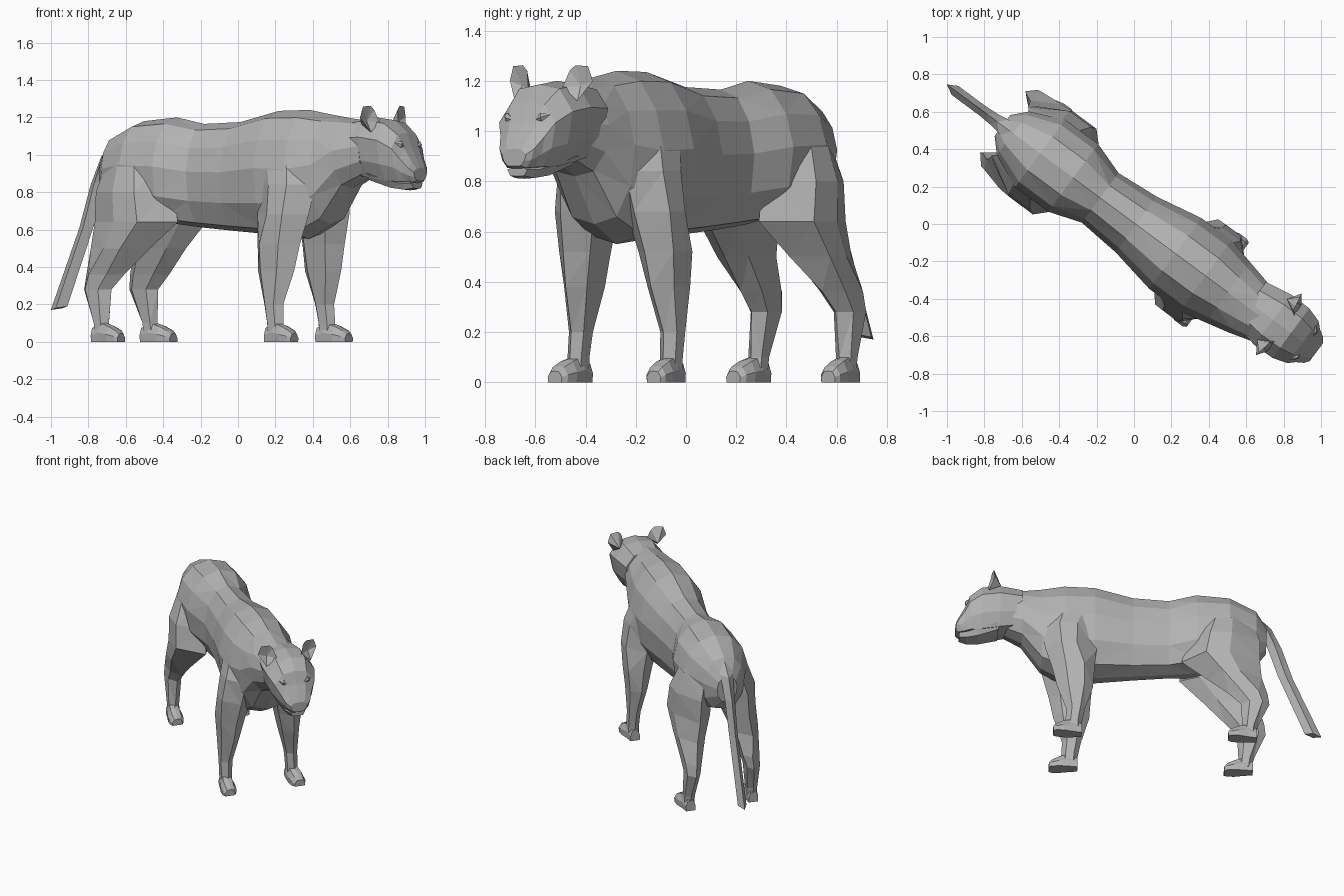
import bpy, bmesh, math
from mathutils import Vector, Matrix

if "Cube" in bpy.data.objects:
    bpy.data.objects.remove(bpy.data.objects["Cube"])

# The animal is modelled facing +x, then turned to its diagonal heading
TURN = Matrix.Translation((-.004, .009, 0)) @ Matrix.Rotation(math.radians(-36.5), 4, 'Z')
fur = bpy.data.materials.new("grey_fur")
fur.diffuse_color = (0.45, 0.45, 0.45, 1)
fur.use_nodes = True
fur.node_tree.nodes["Principled BSDF"].inputs["Base Color"].default_value = fur.diffuse_color


def finish(name, bm):
    bmesh.ops.recalc_face_normals(bm, faces=bm.faces)
    bmesh.ops.triangulate(bm, faces=bm.faces, quad_method='SHORT_EDGE')
    bm.transform(TURN)
    me = bpy.data.meshes.new(name)
    bm.to_mesh(me)
    bm.free()
    me.materials.append(fur)
    ob = bpy.data.objects.new(name, me)
    bpy.context.collection.objects.link(ob)
    return ob


def loft(name, rings):
    """Skin a list of equal-length point rings and cap both ends."""
    bm = bmesh.new()
    rows = [[bm.verts.new(p) for p in r] for r in rings]
    n = len(rows[0])
    for a, b in zip(rows, rows[1:]):
        for i in range(n):
            j = (i + 1) % n
            bm.faces.new((a[i], a[j], b[j], b[i]))
    bm.faces.new(rows[0])
    bm.faces.new(rows[-1])
    return finish(name, bm)


def trunk_ring(x, top, bot, w, half, cy=0.0):
    """Vertical cross-section; half holds (width, height) fractions, bottom to top."""
    h = top - bot
    right = [(cy - w * a, bot + h * b) for a, b in half]
    left = [(cy + w * a, bot + h * b) for a, b in reversed(half)]
    return [(x, y, z) for y, z in [(cy, bot)] + right + [(cy, top)] + left]


def limb_ring(z, back, front, inner, outer, s, rear=False):
    """Horizontal six-sided cross-section of a leg."""
    d, m = front - back, (inner + outer) / 2
    k = .4 if d > .3 else .25
    # The stifle tucks in against the belly
    fm = inner + .3 * (outer - inner) if rear and .45 < z < .85 else m
    # The right hind shank stands slightly further under the body
    dy = .022 if rear and s < 0 and z < .45 else 0
    pts = [(back, m - dy * (.5 if z > .2 else 0)), (back + k * d, outer),
           (front - .3 * d, outer), (front, fm),
           (front - .25 * d, inner), (back + .25 * d, inner)]
    return [(x, s * y + dy, z) for x, y in pts]


def weld(base, parts):
    """Merge parts into the base as one skin, dropping the hidden inner faces."""
    faces = len(base.data.polygons)
    for p in parts:
        mod = base.modifiers.new("weld", 'BOOLEAN')
        mod.operation, mod.solver, mod.object = 'UNION', 'EXACT', p
    bpy.context.view_layer.update()
    dg = bpy.context.evaluated_depsgraph_get()
    me = bpy.data.meshes.new_from_object(base.evaluated_get(dg))
    base.modifiers.clear()
    if len(me.polygons) > faces and min(v.co.z for v in me.vertices) < .02:
        base.data = me
        for p in parts:
            bpy.data.objects.remove(p)


# Torso and neck
BODY = [(.55, .05), (.9, .26), (1, .54), (.84, .77), (.5, .94)]
torso = loft("body", [trunk_ring(*r, BODY) for r in (
    (-.87, .99, .80, .07), (-.80, 1.10, .72, .145), (-.62, 1.18, .67, .225),
    (-.40, 1.20, .63, .225), (-.22, 1.165, .61, .165), (.02, 1.175, .59, .185),
    (.28, 1.235, .57, .235), (.48, 1.24, .55, .235), (.63, 1.215, .63, .20),
    (.76, 1.195, .82, .17), (.90, 1.18, .89, .13))])

# Head: skull, brow and muzzle in one tapered form
HEAD = [(.55, .03), (.85, .3), (1, .68), (.6, .95)]
HC = .025
head = loft("head", [trunk_ring(*r, HEAD, HC) for r in (
    (.76, 1.18, .90, .14), (.91, 1.20, .87, .167), (1.03, 1.185, .85, .165),
    (1.11, 1.12, .85, .14), (1.142, 1.04, .85, .11),
    (1.182, .965, .85, .085), (1.20, .93, .86, .06))])

# Lower jaw
JAW = [(.7, .05), (1, .6)]
jaw = loft("lower_jaw", [trunk_ring(*r, JAW, HC) for r in (
    (.92, .93, .86, .11), (1.05, .89, .82, .09),
    (1.13, .87, .81, .068), (1.178, .865, .82, .05))])

# Tail: a deep, narrow strip hanging from the rump
loft("tail", [[(x - d, 0, z - .01), (x, -w, z), (x + d, 0, z + .01), (x, w, z)]
              for x, z, d, w in ((-.76, 1.09, .05, .05), (-.86, 1.0, .045, .045),
                                 (-.925, .85, .05, .035), (-1.0, .62, .05, .03),
                                 (-1.185, .18, .055, .03))])

REAR = ((1.06, -.72, -.52, .03, .13), (.96, -.78, -.42, .03, .215),
        (.80, -.82, -.34, .05, .275), (.64, -.82, -.30, .06, .285),
        (.50, -.83, -.46, .11, .28), (.36, -.87, -.61, .155, .27),
        (.28, -.88, -.69, .175, .265), (.10, -.80, -.70, .195, .265),
        (.03, -.79, -.69, .195, .265))
FRONT = ((1.10, .33, .51, .05, .13), (1.0, .27, .57, .05, .21),
         (.84, .24, .64, .06, .26), (.68, .27, .61, .08, .285),
         (.52, .285, .565, .12, .283), (.38, .295, .535, .15, .272),
         (.20, .35, .475, .19, .267), (.10, .37, .48, .195, .267),
         (.03, .375, .48, .195, .267))
PAW = [(.95, 0), (1, .45), (.6, .92)]

limbs = []
for s, side in ((1, "left"), (-1, "right")):
    # Legs, including the haunch and shoulder masses
    limbs.append(loft(side + "_rear_leg", [limb_ring(*r, s, True) for r in REAR]))
    limbs.append(loft(side + "_front_leg", [limb_ring(*r, s) for r in FRONT]))

    # Paws
    for part, x0, dy in (("rear", -.795, .02 if s < 0 else 0), ("front", .372, 0)):
        limbs.append(loft(f"{side}_{part}_paw", [
            trunk_ring(x0 + dx, h, 0, w, PAW, s * cy + dy) for dx, h, w, cy in
            ((0, .08, .033, .23), (.06, .11, .042, .232), (.12, .09, .052, .238),
             (.17, .065, .048, .242), (.19, .045, .035, .245))]))

    # Ears: cupped shells with a hollow facing forward
    bm = bmesh.new()
    rim = [bm.verts.new((x, HC + s * y, z)) for x, y, z in (
        (.99, .085, 1.175), (.97, .105, 1.24), (.965, .13, 1.262),
        (.955, .185, 1.258), (.95, .205, 1.20), (.985, .155, 1.12))]
    bowl = bm.verts.new((.95, HC + s * .145, 1.18))
    back = bm.verts.new((.905, HC + s * .135, 1.165))
    for a, b in zip(rim, rim[1:] + rim[:1]):
        bm.faces.new((a, b, bowl))
        bm.faces.new((b, a, back))
    finish(side + "_ear", bm)

    # Eyes: slanted almond facets
    bm = bmesh.new()
    c = Vector((1.122, HC + s * .083, 1.055))
    rim = [bm.verts.new(c + Vector((dx, s * dy, dz))) for dx, dy, dz in (
        (.012, -.032, -.012), (.014, 0, .018), (-.012, .032, .012), (.012, .006, -.016))]
    for tip in (bm.verts.new(c + Vector((.022, s * .006, 0))),
                bm.verts.new(c - Vector((.03, 0, 0)))):
        for a, b in zip(rim, rim[1:] + rim[:1]):
            bm.faces.new((a, b, tip))
    finish(side + "_eye", bm)

# One continuous skin for trunk, head and legs
weld(torso, [head, jaw] + limbs)
